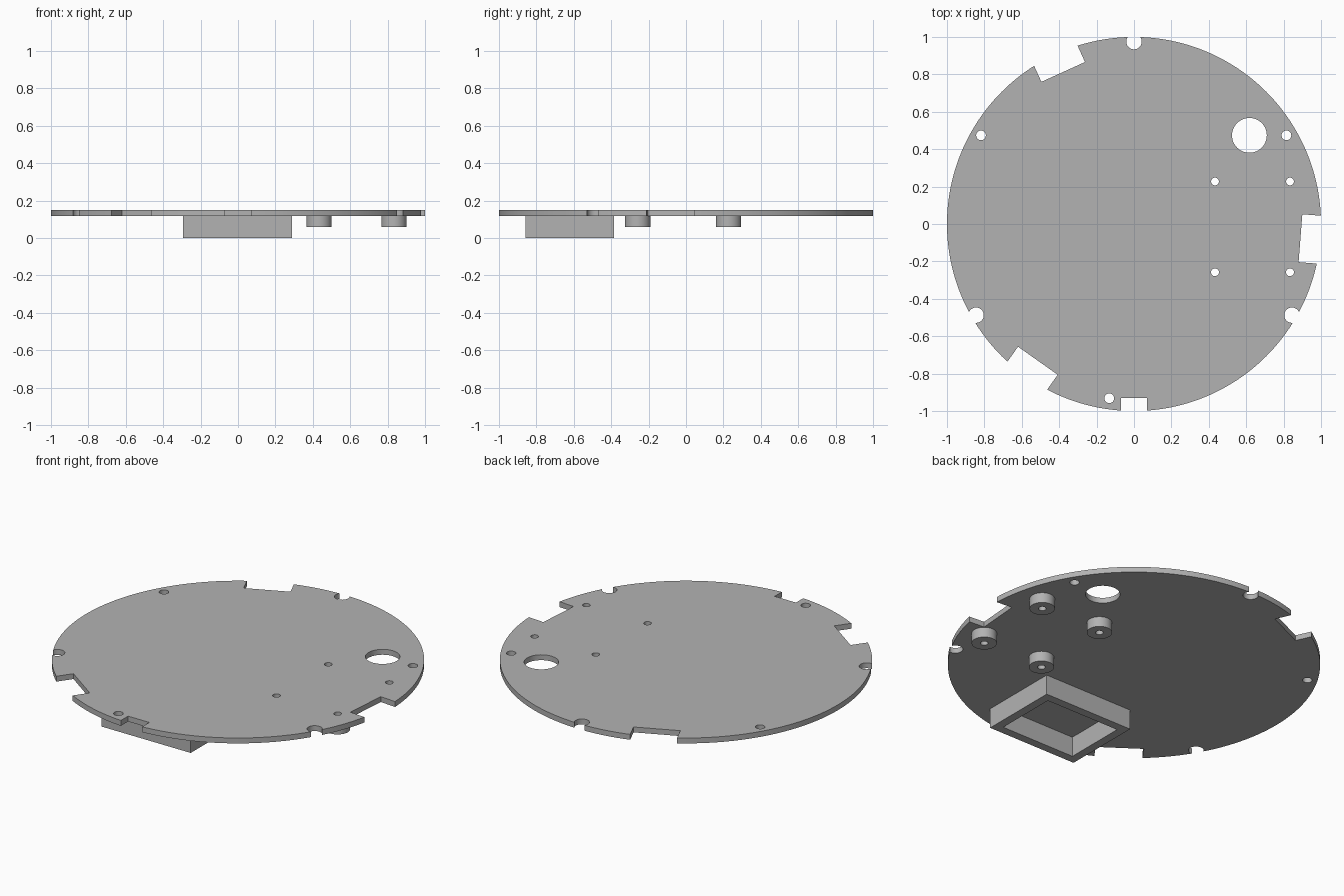
import bpy, bmesh, math
from mathutils import Vector

cube = bpy.data.objects.get("Cube")
if cube:
    bpy.data.objects.remove(cube, do_unlink=True)

# Single grey plastic
grey = bpy.data.materials.new("grey plastic")
grey.use_nodes = True
color = (0.45, 0.45, 0.45, 1)
grey.diffuse_color = color
grey.node_tree.nodes["Principled BSDF"].inputs["Base Color"].default_value = color

PLATE_BOTTOM, TOP = 0.118, 0.15


def circle(x, y, r, n=48):
    return [(x + r * math.cos(2 * math.pi * i / n),
             y + r * math.sin(2 * math.pi * i / n)) for i in range(n)]


def rect(x0, x1, y0, y1):
    return [(x0, y0), (x1, y0), (x1, y1), (x0, y1)]


def notch(a, b):
    """Rectangle reaching outward past the rim from inner edge a-b."""
    a, b = Vector(a), Vector(b)
    out = Vector((b.y - a.y, a.x - b.x)).normalized()
    if out.dot(a + b) < 0:
        a, b, out = b, a, -out
    out *= 0.25
    return [a, a + out, b + out, b]


def prisms(name, outlines, z0, z1):
    """One object holding a vertical prism for each outline."""
    bm = bmesh.new()
    for outline in outlines:
        face = bm.faces.new([bm.verts.new((p[0], p[1], z0)) for p in outline])
        top = bmesh.ops.extrude_face_region(bm, geom=[face])["geom"]
        verts = [g for g in top if isinstance(g, bmesh.types.BMVert)]
        bmesh.ops.translate(bm, verts=verts, vec=(0, 0, z1 - z0))
    bmesh.ops.recalc_face_normals(bm, faces=bm.faces)
    mesh = bpy.data.meshes.new(name)
    bm.to_mesh(mesh)
    bm.free()
    mesh.materials.append(grey)
    obj = bpy.data.objects.new(name, mesh)
    bpy.context.collection.objects.link(obj)
    return obj


def part(name, outline, z0, z1, holes):
    """Solid prism with every hole outline cut right through it."""
    obj = prisms(name, [outline], z0, z1)
    cutter = prisms("cutter", holes, z0 - 0.1, z1 + 0.1)
    cutter.hide_render = True
    mod = obj.modifiers.new("cut", "BOOLEAN")
    mod.operation, mod.solver, mod.object = "DIFFERENCE", "EXACT", cutter
    bpy.ops.object.select_all(action="DESELECT")
    obj.select_set(True)
    bpy.context.view_layer.objects.active = obj
    bpy.ops.object.modifier_apply(modifier=mod.name)
    bpy.data.objects.remove(cutter, do_unlink=True)
    bpy.ops.object.shade_smooth_by_angle(angle=math.radians(30))
    return obj


# Round plate with rim notches and holes
posts = [(x, y) for x in (0.433, 0.834) for y in (0.227, -0.258)]
cuts = [circle(x, y, 0.021, 24) for x, y in posts]
cuts += [circle(x, y, 0.026, 24) for x, y in ((-0.818, 0.474), (0.815, 0.474), (-0.132, -0.932))]
cuts.append(circle(0.617, 0.474, 0.093))
for angle in (90, 210, 330):
    a = math.radians(angle)
    cuts.append(circle(0.975 * math.cos(a), 0.975 * math.sin(a), 0.041))
cuts += [notch((-0.07, -0.93), (0.07, -0.93)),
         notch((-0.495, 0.76), (-0.262, 0.866)),
         notch((0.9, 0.052), (0.88, -0.204)),
         notch((-0.62, -0.656), (-0.408, -0.806))]
part("round_plate", circle(0, 0, 1, 192), PLATE_BOTTOM, TOP, cuts)

# Hollow standoff posts under the plate
for i, (x, y) in enumerate(posts):
    part(f"standoff_{i + 1}", circle(x, y, 0.068), 0.058, PLATE_BOTTOM,
         [circle(x, y, 0.021, 24)])

# Open rectangular frame under the front
part("battery_frame", rect(-0.295, 0.29, -0.857, -0.384), 0, PLATE_BOTTOM,
     [rect(-0.245, 0.24, -0.807, -0.434)])
